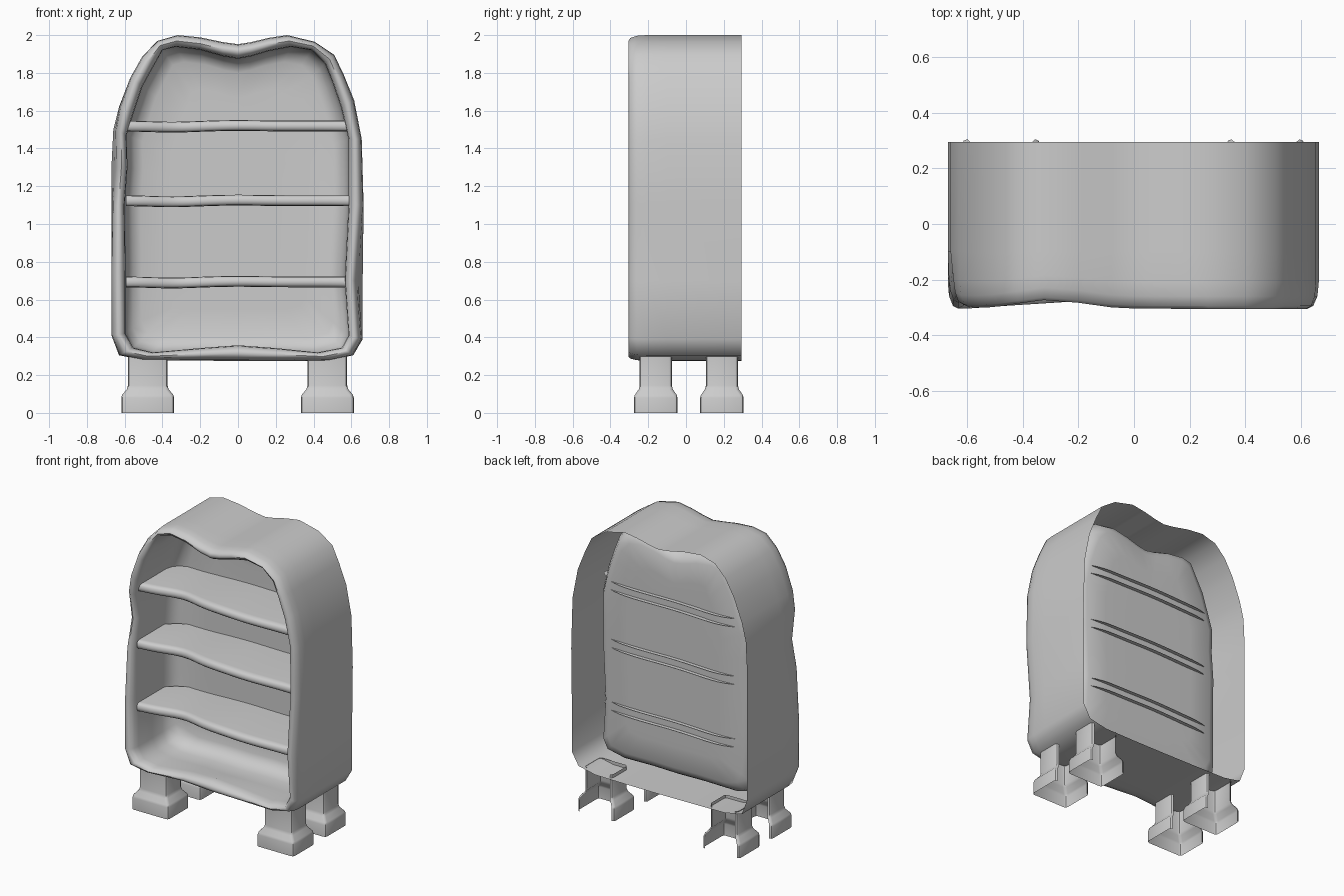
import bpy, bmesh
from math import exp, radians

if "Cube" in bpy.data.objects:
    bpy.data.objects.remove(bpy.data.objects["Cube"])


def build(name, rings, closed=False, cap=False, angle=40):
    """Skin a list of point rings into a smooth-shaded sheet."""
    bm = bmesh.new()
    rows = [[bm.verts.new(p) for p in r] for r in rings]
    n = len(rows[0])
    for a, b in zip(rows, rows[1:]):
        for i in range(n if closed else n - 1):
            j = (i + 1) % n
            bm.faces.new((a[i], a[j], b[j], b[i]))
    if cap:
        bm.faces.new(rows[-1])
    bmesh.ops.recalc_face_normals(bm, faces=bm.faces)
    me = bpy.data.meshes.new(name)
    bm.to_mesh(me)
    bm.free()
    ob = bpy.data.objects.new(name, me)
    bpy.context.collection.objects.link(ob)
    bpy.ops.object.select_all(action='DESELECT')
    ob.select_set(True)
    bpy.context.view_layer.objects.active = ob
    bpy.ops.object.shade_smooth_by_angle(angle=radians(angle))
    return ob


def bump(v, centre, width):
    return exp(-((v - centre) / width) ** 2)


# Case outline (x, z): outer wall and matching inner opening
outer = [(0, 1.952), (-.08, 1.963), (-.2, 1.988), (-.32, 2), (-.425, 1.97),
         (-.505, 1.89), (-.57, 1.775), (-.63, 1.62), (-.66, 1.5), (-.67, 1.3),
         (-.67, 1.1), (-.67, .75), (-.67, .41), (-.63, .305), (-.5, .28),
         (-.25, .277), (0, .275), (.25, .275), (.48, .277), (.61, .305),
         (.66, .39), (.66, .7), (.665, 1.1), (.655, 1.45), (.615, 1.655),
         (.56, 1.79), (.51, 1.895), (.405, 1.965), (.26, 2), (.16, 1.985),
         (.07, 1.963)]
inner = [(0, 1.875), (-.08, 1.888), (-.2, 1.922), (-.33, 1.938), (-.4, 1.92),
         (-.45, 1.83), (-.505, 1.73), (-.555, 1.58), (-.59, 1.47), (-.585, 1.3),
         (-.6, 1.1), (-.595, .75), (-.595, .42), (-.555, .345), (-.45, .32),
         (-.2, .343), (0, .358), (.2, .343), (.42, .32), (.55, .345),
         (.585, .41), (.565, .7), (.585, 1.1), (.585, 1.45), (.545, 1.62),
         (.5, 1.75), (.46, 1.85), (.39, 1.92), (.28, 1.938), (.16, 1.915),
         (.07, 1.888)]


def rim_wave(x, z):
    return .032 * bump(x, -.3, .16) + .05 * bump(z, 1.28, .2) * bump(x, -.67, .2)


# Open-backed case: outer wall, rolled rim, then recessed inner pan
rings = []
for t, y, wave in [(0, .295, 0), (0, -.1, 0), (0, -.21, .8), (.06, -.26, 1),
                   (.25, -.295, 1), (.5, -.305, 1), (.75, -.295, 1),
                   (.94, -.27, 1), (1, -.23, 1), (1, -.08, .3), (1, .03, 0)]:
    ring = []
    for (ox, oz), (ix, iz) in zip(outer, inner):
        x, z = ox + (ix - ox) * t, oz + (iz - oz) * t
        dent = wave * (1 - t) * (.022 * bump(z, 1.35, .2) if x < 0
                                 else -.03 * bump(z, .65, .2))
        if y > -.1 and t == 1 and z < .4:      # flatten the floor hump at the back
            z -= .04 * bump(x, 0, .25)
        ring.append((x + dent, y + wave * rim_wave(x, z), z))
    rings.append(ring)
last = rings[-1]
for s, y in [(.98, .075), (.935, .115), (.86, .135), (.6, .14), (.3, .14)]:
    k = 1 - (1 - s) * .7
    rings.append([(x * s, y, 1.12 + (z - 1.12) * k) for x, _, z in last])
build("case", rings, closed=True, cap=True, angle=60)

# Wavy shelves with softened fronts, poking through the pan, open at the back
section = [(1, 0), (.1, 0), (.035, -.003), (.008, -.014), (0, -.03),
           (.008, -.045), (.035, -.054), (.1, -.057), (1, -.057)]
for name, top in (("lower", .722), ("middle", 1.152), ("upper", 1.547)):
    rings = []
    for i in range(25):
        x = -.592 + 1.18 * i / 24
        front = -.255 + .06 * bump(x, -.3, .17) - .01 * bump(x, .25, .2)
        back = .168 - .12 * (abs(x) / .592) ** 6
        dz = -.006 * bump(x, -.35, .15) + .003 * bump(x, 0, .15)
        rings.append([(x, front + (back - front) * u, top + dz + h)
                      for u, h in section])
    build(name + "_shelf", rings, angle=60)

# Flared feet: hollow, open at the back
levels = [(.3, .105, .085), (.145, .105, .085), (.125, .111, .09),
          (.095, .136, .111), (.08, .14, .115), (0, .14, .115)]
r = .018
for side, cx in (("left", -.478), ("right", .473)):
    for end, cy in (("front", -.16), ("back", .19)):
        rings = []
        for z, hx, hy in levels:
            half = [(hx - r, hy), (hx - r * .3, hy - r * .3), (hx, hy - r),
                    (hx, r - hy), (hx - r * .3, r * .3 - hy), (hx - r, -hy)]
            path = half + [(-x, y) for x, y in reversed(half)]
            # start and end at the back corners so the back stays open
            path = path[5::-1] + path[:5:-1]
            path = path[:6][::-1] + path[6:][::-1]
            rings.append([(cx + x, cy + y, z) for x, y in path])
        build(f"{end}_{side}_foot", rings, angle=35)
